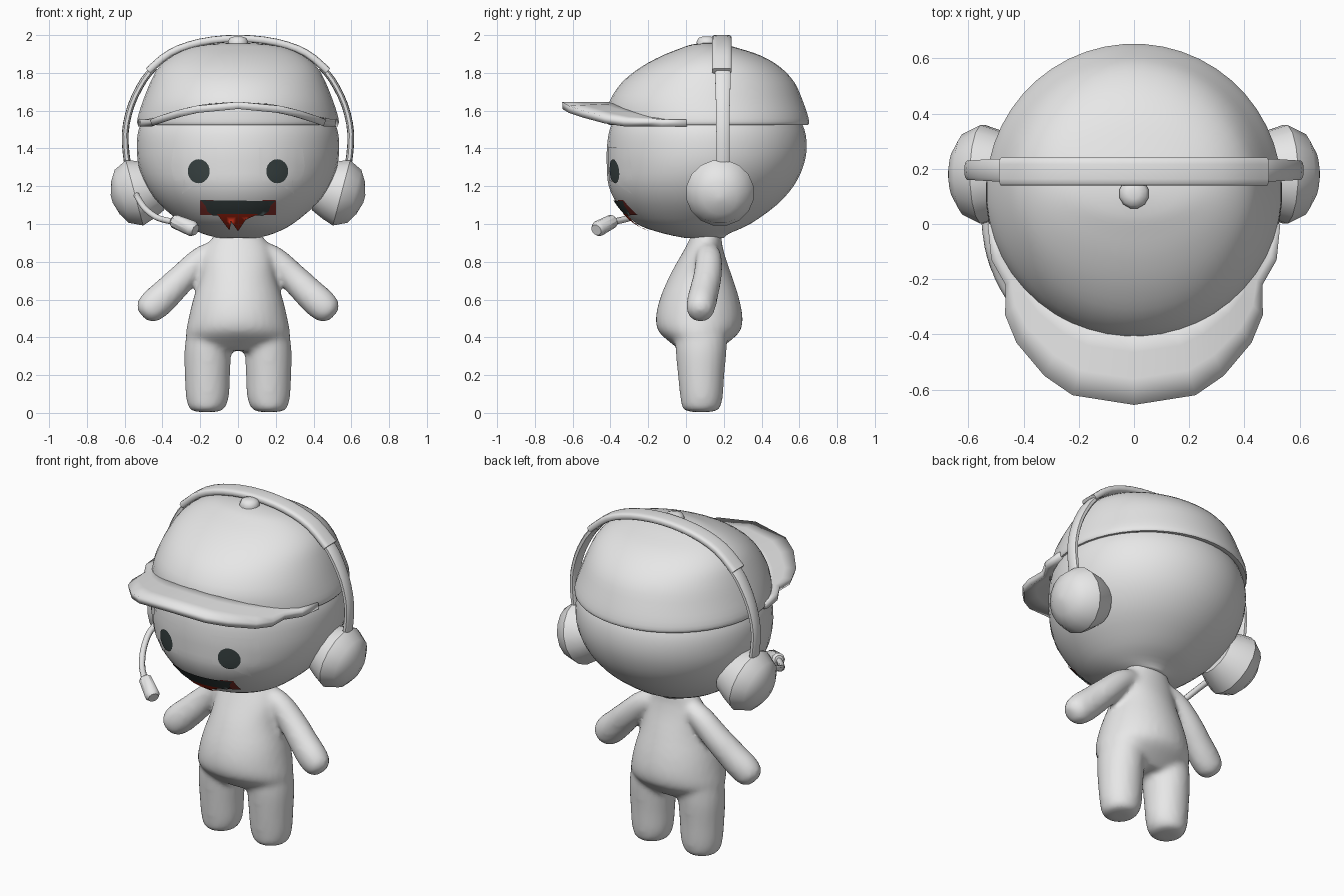
import bpy, bmesh, math
from mathutils import Vector, Matrix
from mathutils.bvhtree import BVHTree

if "Cube" in bpy.data.objects:
    bpy.data.objects.remove(bpy.data.objects["Cube"])


def material(name, rgb):
    m = bpy.data.materials.new(name)
    m.diffuse_color = (*rgb, 1)
    m.use_nodes = True
    m.node_tree.nodes["Principled BSDF"].inputs["Base Color"].default_value = m.diffuse_color
    return m


GREY = material("light grey", (0.8, 0.8, 0.8))
DARK = material("charcoal", (0.04, 0.055, 0.055))
RED = material("red", (0.42, 0.02, 0.006))
MAROON = material("dark red", (0.24, 0.03, 0.025))


def finish(name, bm, mat=GREY, angle=50):
    bmesh.ops.recalc_face_normals(bm, faces=bm.faces)
    me = bpy.data.meshes.new(name)
    bm.to_mesh(me)
    bm.free()
    ob = bpy.data.objects.new(name, me)
    bpy.context.collection.objects.link(ob)
    me.materials.append(mat)
    bpy.ops.object.select_all(action='DESELECT')
    ob.select_set(True)
    bpy.context.view_layer.objects.active = ob
    bpy.ops.object.shade_smooth_by_angle(angle=math.radians(angle))
    return ob


def spline(pts, steps):
    """Catmull-Rom interpolation of tuples of any length."""
    out = []
    for i in range(len(pts) - 1):
        a, b, c, d = (pts[max(i - 1, 0)], pts[i], pts[i + 1], pts[min(i + 2, len(pts) - 1)])
        for k in range(steps):
            t = k / steps
            out.append([0.5 * (2 * q + (r - p) * t + (2 * p - 5 * q + 4 * r - s) * t * t
                               + (3 * q - p - 3 * r + s) * t ** 3)
                        for p, q, r, s in zip(a, b, c, d)])
    return out + [list(pts[-1])]


def sweep(name, pts, n=16, steps=3, power=1.0, axis=None, mirror=1, angle=50):
    """Skin rings along points (x, y, z, radius toward y, radius across)."""
    bm = bmesh.new()
    path = spline(pts, steps)
    pos = [Vector((p[0] * mirror, p[1], p[2])) for p in path]
    rows = []
    for i, p in enumerate(path):
        t = axis or (pos[min(i + 1, len(pos) - 1)] - pos[max(i - 1, 0)]).normalized()
        u = Vector((0, 1, 0))
        u = (u - t * u.dot(t)).normalized()
        v = t.cross(u)
        row = []
        for k in range(n):
            a = 2 * math.pi * (k + 0.5) / n
            c, s = math.cos(a), math.sin(a)
            c = math.copysign(abs(c) ** power, c)
            s = math.copysign(abs(s) ** power, s)
            row.append(bm.verts.new(pos[i] + u * c * max(p[3], .002) + v * s * max(p[4], .002)))
        rows.append(row)
    for r0, r1 in zip(rows, rows[1:]):
        for k in range(n):
            bm.faces.new((r0[k], r0[(k + 1) % n], r1[(k + 1) % n], r1[k]))
    bm.faces.new(rows[0])
    bm.faces.new(rows[-1])
    return finish(name, bm, GREY, angle)


def loft(name, rings, **kw):
    """Upright shape from rings (z, half width, front y, back y)."""
    return sweep(name, [(0, (f + b) / 2, z, (b - f) / 2, w) for z, w, f, b in rings],
                 axis=Vector((0, 0, 1)), **kw)


# Head
head = loft("head", [(.925, .10, 0, .20), (.95, .19, -.12, .23), (1.0, .29, -.26, .34),
                     (1.1, .41, -.36, .48), (1.2, .485, -.41, .57), (1.3, .525, -.42, .62),
                     (1.4, .537, -.42, .64), (1.5, .527, -.405, .628), (1.6, .48, -.36, .58)], n=48)

# Cap crown with its rim, and top button
loft("cap_crown", [(1.535, .50, -.39, .61), (1.525, .53, -.41, .648), (1.56, .533, -.415, .65),
                   (1.65, .505, -.405, .62), (1.75, .465, -.34, .575), (1.83, .42, -.24, .50),
                   (1.89, .35, -.13, .40), (1.93, .26, -.03, .28), (1.95, .16, .03, .20),
                   (1.96, .01, .10, .12)], n=48)
loft("cap_button", [(1.93, .055, .055, .165), (1.965, .055, .055, .165), (1.985, .045, .065, .155),
                    (1.993, .02, .09, .13)], n=12, steps=1)

# Cap brim: arched sheet between the crown and an angular outline
half = [(0, -.655), (.22, -.62), (.32, -.55), (.42, -.43), (.46, -.33), (.46, -.22), (.515, -.13), (.53, 0)]
outline = [(-x, y) for x, y in half[:0:-1]] + half
bm = bmesh.new()
columns = []
for x, y in outline:
    a = math.atan2(y - .11, x)
    inner = Vector((.49 * math.cos(a), .11 + .48 * math.sin(a)))
    col = []
    for k in range(4):
        p = inner.lerp(Vector((x, y)), k / 3)
        col.append(bm.verts.new((p.x, p.y, max(1.535, 1.628 - .093 * (p.x / .46) ** 2))))
    columns.append(col)
for c0, c1 in zip(columns, columns[1:]):
    for k in range(3):
        bm.faces.new((c0[k], c1[k], c1[k + 1], c0[k + 1]))
brim = finish("cap_brim", bm)
mod = brim.modifiers.new("thickness", 'SOLIDIFY')
mod.thickness, mod.offset = .038, 0

# Headset: broad top band, slim side arms, ear cups
band = [(.475, .19, 1.81), (.36, .19, 1.905), (.2, .19, 1.962), (0, .19, 1.982)]
band += [(-x, y, z) for x, y, z in band[-2::-1]]
sweep("headset_band", [(*p, .052, .02) for p in band], n=12, power=.5)
for side, label in ((1, "right"), (-1, "left")):
    sweep("headset_arm_" + label,
          [(.44, .195, 1.83, .042, .016), (.50, .195, 1.76, .042, .018), (.565, .195, 1.63, .038, .018),
           (.597, .195, 1.48, .036, .018), (.585, .195, 1.32, .036, .018), (.56, .19, 1.25, .036, .018)],
          n=10, power=.7, mirror=side)
    d = Vector((math.cos(.26), 0, -math.sin(.26)))
    base = Vector((.49, .18, 1.18))
    cup = [(-.07, .13), (0, .162), (.06, .182), (.13, .148), (.165, .09), (.185, .02)]
    sweep("ear_cup_" + label, [(*(base + d * t), r, r) for t, r in cup],
          n=16, steps=1, mirror=side, angle=35)

# Microphone boom and capsule
sweep("microphone_boom", [(x, y, z, .017, .017) for x, y, z in
                          [(-.54, .06, 1.16), (-.525, -.08, 1.13), (-.49, -.19, 1.08),
                           (-.43, -.29, 1.035), (-.36, -.37, 1.015), (-.33, -.40, 1.01)]], n=8)
sweep("microphone", [(-.345, -.385, 1.018, .025, .025), (-.335, -.392, 1.014, .037, .037),
                     (-.24, -.465, .975, .042, .042), (-.225, -.475, .968, .03, .03)],
      n=10, steps=1, angle=35)

# Body: torso, legs and arms fused into one soft skin
parts = [loft("body", [(.95, .12, .03, .19), (.90, .155, .01, .19), (.82, .185, -.035, .21),
                       (.72, .20, -.09, .245), (.6, .238, -.14, .283), (.5, .262, -.16, .30),
                       (.43, .275, -.145, .285), (.37, .272, -.08, .22), (.33, .24, -.03, .17)], n=32)]
for side in (1, -1):
    parts.append(sweep("leg", [(.165, .08, .005, .05, .05), (.165, .08, .02, .095, .09),
                               (.162, .082, .08, .112, .113), (.162, .08, .2, .123, .12),
                               (.16, .08, .33, .135, .124), (.15, .08, .44, .14, .12)],
                       n=24, axis=Vector((0, 0, 1)), mirror=side))
    parts.append(sweep("arm", [(.10, .11, .86, .06, .06), (.19, .12, .815, .07, .068),
                               (.28, .115, .73, .075, .075), (.37, .095, .64, .078, .082),
                               (.44, .08, .575, .078, .085), (.485, .073, .535, .066, .07),
                               (.507, .07, .515, .03, .035)], n=20, mirror=side))
bpy.ops.object.select_all(action='DESELECT')
for p in parts:
    p.select_set(True)
body = parts[0]
bpy.context.view_layer.objects.active = body
bpy.ops.object.join()
mod = body.modifiers.new("fuse", 'REMESH')
mod.mode, mod.voxel_size, mod.use_smooth_shade = 'VOXEL', .016, True
mod = body.modifiers.new("soften", 'SMOOTH')
mod.factor, mod.iterations = .5, 5

# Face details: thin plates laid on the head surface
hb = bmesh.new()
hb.from_mesh(head.data)
surface = BVHTree.FromBMesh(hb)
hb.free()


def plate(name, pts, mat, lift):
    bm = bmesh.new()
    face = bm.faces.new([bm.verts.new((x, 0, z)) for x, z in pts])
    # slice into a fine grid so the plate follows the curve
    for axis in (0, 2):
        lo = min(p[axis // 2] for p in pts)
        hi = max(p[axis // 2] for p in pts)
        cut = lo + .025
        while cut < hi - .004:
            co, no = [0, 0, 0], [0, 0, 0]
            co[axis], no[axis] = cut, 1
            bmesh.ops.bisect_plane(bm, geom=bm.verts[:] + bm.edges[:] + bm.faces[:],
                                   plane_co=co, plane_no=no)
            cut += .025
    bmesh.ops.triangulate(bm, faces=bm.faces[:])
    for v in bm.verts:
        loc, normal, _, _ = surface.ray_cast(Vector((v.co.x, -2, v.co.z)), Vector((0, 1, 0)))
        if loc:
            if normal.y > 0:
                normal = -normal
            v.co = loc + normal * lift
    ob = finish(name, bm, mat)
    if sum(p.normal.y for p in ob.data.polygons) > 0:
        ob.data.flip_normals()
    return ob


patch = [(.11, 1.405), (.34, 1.405), (.352, 1.31), (.338, 1.225), (.285, 1.235),
         (.295, 1.16), (.21, 1.22), (.115, 1.23)]
for side, label in ((1, "right"), (-1, "left")):
    plate("eye_patch_" + label, [(x * side, z) for x, z in patch], GREY, .003)
    plate("eye_" + label, [(side * .205 + .057 * math.cos(k * math.pi / 12),
                            1.28 + .063 * math.sin(k * math.pi / 12)) for k in range(24)], DARK, .007)
    plate("mouth_corner_" + label, [(side * x, z) for x, z in
                                    [(.13, 1.05), (.2, 1.05), (.2, 1.128), (.13, 1.128)]], MAROON, .004)
plate("mouth", [(-.195, 1.13), (-.17, 1.1), (-.16, 1.07), (-.13, 1.05), (.13, 1.05),
                (.16, 1.07), (.17, 1.1), (.195, 1.125)], DARK, .007)
plate("tongue", [(-.11, 1.06), (-.045, .975), (-.035, 1.02), (0, .97), (.04, 1.03), (.11, 1.06)], RED, .009)
